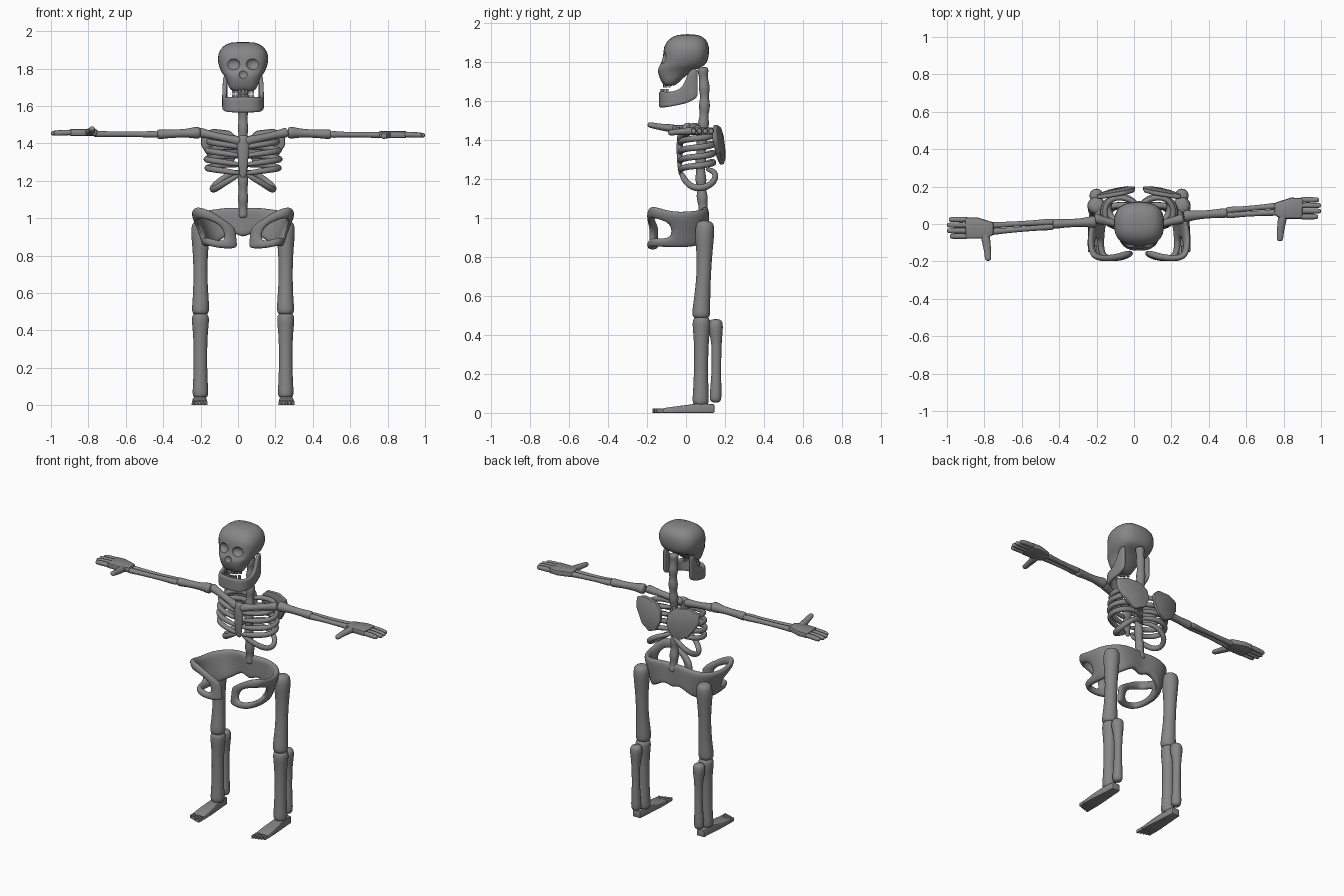
import bpy, bmesh, math
from mathutils import Vector

if "Cube" in bpy.data.objects:
    bpy.data.objects.remove(bpy.data.objects["Cube"], do_unlink=True)

CX = 0.027  # middle of the body
SIDES = (("right", -1), ("left", 1))
bone_mat = bpy.data.materials.new("bone_grey")
bone_mat.use_nodes = True
GREY = (0.24, 0.24, 0.24, 1)
bone_mat.diffuse_color = GREY
bone_mat.node_tree.nodes["Principled BSDF"].inputs["Base Color"].default_value = GREY


def finish(name, bm, solid=0, subsurf=0, bevel=0, cutters=()):
    """Turn a bmesh into a smooth grey object with its modifiers applied."""
    bmesh.ops.recalc_face_normals(bm, faces=bm.faces)
    mesh = bpy.data.meshes.new(name)
    bm.to_mesh(mesh)
    bm.free()
    ob = bpy.data.objects.new(name, mesh)
    bpy.context.collection.objects.link(ob)
    mesh.materials.append(bone_mat)
    if solid:
        m = ob.modifiers.new("solid", "SOLIDIFY")
        m.thickness, m.offset = solid, 0
    if bevel:
        m = ob.modifiers.new("bevel", "BEVEL")
        m.width, m.segments = bevel, 2
    if subsurf:
        ob.modifiers.new("smooth", "SUBSURF").levels = subsurf
    for c in cutters:
        m = ob.modifiers.new("cut", "BOOLEAN")
        m.operation, m.object, m.solver = "DIFFERENCE", c, "EXACT"
    bpy.ops.object.select_all(action="DESELECT")
    ob.select_set(True)
    bpy.context.view_layer.objects.active = ob
    for m in list(ob.modifiers):
        bpy.ops.object.modifier_apply(modifier=m.name)
    bpy.ops.object.shade_smooth_by_angle(angle=math.radians(40))
    return ob


def loft(bm, rings):
    """Skin a list of equal point rings and cap both ends."""
    vs = [[bm.verts.new(p) for p in ring] for ring in rings]
    n = len(vs[0])
    for a, b in zip(vs, vs[1:]):
        for i in range(n):
            bm.faces.new((a[i], a[(i + 1) % n], b[(i + 1) % n], b[i]))
    bm.faces.new(vs[0])
    bm.faces.new(vs[-1])


def bone(name, pts, sides=8, flat=1.0):
    """Sweep a round section along (x, y, z, radius) points."""
    rings = []
    P = [Vector(p[:3]) for p in pts]
    for i, p in enumerate(P):
        t = (P[min(i + 1, len(P) - 1)] - P[max(i - 1, 0)]).normalized()
        ref = Vector((0, 0, 1)) if abs(t.z) < 0.8 else Vector((0, 1, 0))
        u = t.cross(ref).normalized()
        v = u.cross(t)
        r = pts[i][3] * 1.1
        rings.append([p + u * r * math.cos(a) + v * r * flat * math.sin(a)
                      for a in (math.tau * k / sides for k in range(sides))])
    bm = bmesh.new()
    loft(bm, rings)
    return finish(name, bm, subsurf=2)


def long_bone(name, a, b, r0, r_mid, r1):
    """Straight bone with swollen ends."""
    a, b = Vector(a), Vector(b)
    shape = ((0, .6 * r0), (.03, r0), (.12, r0), (.3, r_mid), (.7, r_mid),
             (.9, r1), (.97, r1), (1, .6 * r1))
    return bone(name, [(*a.lerp(b, t), r) for t, r in shape])


def sheet(name, stations, thick, shrink=1.0, hole=()):
    """Mirrored curved band from (x, y, top, bottom) stations, with optional windows."""
    full = [(-s[0], *s[1:], i) for i, s in reversed(list(enumerate(stations))) if i]
    full += [(*s, i) for i, s in enumerate(stations)]
    bm = bmesh.new()
    cols = []
    for x, y, top, bot, i in full:
        cols.append([bm.verts.new((CX + x * (1 + (shrink - 1) * t), y, top + (bot - top) * t))
                     for t in (0, .3, .78, 1)])
    for k, (a, b) in enumerate(zip(cols, cols[1:])):
        col = min(full[k][4], full[k + 1][4])
        for j in range(3):
            if not (j == 1 and col in hole):
                bm.faces.new((a[j], a[j + 1], b[j + 1], b[j]))
    return finish(name, bm, solid=thick, subsurf=2)


def box(bm, centre, size):
    vs = bmesh.ops.create_cube(bm, size=1)["verts"]
    for v in vs:
        v.co = Vector(centre) + Vector(a * b for a, b in zip(v.co, size))


def prism(name, outline, offset, bevel):
    """Extrude an outline of 3D points by an offset."""
    bm = bmesh.new()
    loft(bm, [[Vector(p) for p in outline], [Vector(p) + Vector(offset) for p in outline]])
    return finish(name, bm, bevel=bevel)


# Skull: stacked rounded rings (z, half width, front y, back y) with sockets cut in
rings = []
for z, hw, yf, yb in ((1.675, .062, -.11, -.06), (1.70, .078, -.13, -.03), (1.75, .092, -.148, .02),
                      (1.775, .114, -.145, .085), (1.79, .122, -.13, .108), (1.83, .138, -.118, .12),
                      (1.88, .138, -.118, .122), (1.92, .112, -.09, .105), (1.944, .065, -.04, .06)):
    ring = []
    for k in range(16):
        c, s = math.cos(math.tau * k / 16), math.sin(math.tau * k / 16)
        ring.append((CX + hw * math.copysign(abs(c) ** .75, c),
                     (yf + yb) / 2 + (yb - yf) / 2 * math.copysign(abs(s) ** .75, s), z))
    rings.append(ring)
cutters = []
for x, y, z, sx, sy, sz in ((-.055, -.125, 1.825, .04, .03, .032), (.055, -.125, 1.825, .04, .03, .032),
                            (0, -.15, 1.772, .026, .022, .026)):
    bm = bmesh.new()
    bmesh.ops.create_uvsphere(bm, u_segments=16, v_segments=10, radius=1)
    for v in bm.verts:
        v.co = (CX + x + v.co.x * sx, y + v.co.y * sy, z + v.co.z * sz)
    cutters.append(finish("socket_cutter", bm))
bm = bmesh.new()
loft(bm, rings)
finish("skull", bm, subsurf=1, cutters=cutters)
for c in cutters:
    bpy.data.objects.remove(c, do_unlink=True)

# Jaw and teeth
sheet("jaw", [(0, -.128, 1.65, 1.565), (.07, -.125, 1.65, 1.565), (.1, -.08, 1.645, 1.57),
              (.1, -.01, 1.665, 1.585), (.097, .01, 1.765, 1.59), (.093, .062, 1.775, 1.615)], .024)
for name, z, y0, h in (("upper_teeth", 1.679, -.112, .022), ("lower_teeth", 1.65, -.124, .022)):
    bm = bmesh.new()
    for k in range(-3, 4):
        box(bm, (CX + k * .017, y0 + .003 * k * k, z), (.014, .012, h))
    finish(name, bm)

# Spine: vertebrae alternate wide and narrow
pts = []
for k in range(34):
    z = 1.775 - k * .0235
    pts.append((CX, .085 + .01 * math.sin((1.78 - z) * 9), z, .028 if k % 4 < 2 else .023))
bone("spine", pts)

# Breastbone
bone("breastbone", [(CX, -.022, 1.445, .025), (CX, -.028, 1.42, .036), (CX, -.032, 1.37, .034),
                    (CX, -.034, 1.30, .026), (CX, -.03, 1.235, .02), (CX, -.028, 1.215, .012)], flat=.5)

# Ribs, collar bones, shoulder blades
for side, s in SIDES:
    def at(x, y, z, *r):
        return (CX + s * x, y, z, *r)
    for k in range(4):
        z, w = 1.41 - k * .047, (.19, .2, .205, .2)[k]
        bone(f"{side}_rib_{k + 1}", [at(0, .1, z + .015, .013), at(.07, .145, z + .02, .016),
             at(w * .8, .14, z + .01, .016), at(w, .08, z, .016), at(w * .92, .01, z - .005, .016),
             at(w * .55, -.025, z - .015, .016), at(.01, -.03, z - .03, .013)])
    bone(f"{side}_floating_rib", [at(0, .1, 1.25, .012), at(.07, .155, 1.24, .016),
         at(.145, .15, 1.185, .018), at(.17, .09, 1.15, .018), at(.15, .03, 1.155, .018),
         at(.09, -.01, 1.195, .016), at(.015, -.025, 1.235, .013)])
    long_bone(f"{side}_collar_bone", at(.01, -.025, 1.41), at(.24, .03, 1.46), .025, .02, .026)
    blade = ((.025, .168, 1.425), (.07, .155, 1.468), (.16, .14, 1.478), (.225, .13, 1.455),
             (.225, .135, 1.39), (.17, .158, 1.305), (.11, .17, 1.272), (.055, .178, 1.295), (.02, .178, 1.36))
    prism(f"{side}_shoulder_blade", [at(*p) for p in blade], (0, .026, 0), .01)

# Pelvis: wrap-around band with a window in each front wing, running through the hip joints
sheet("pelvis", [(0, .088, 1.055, .885), (.07, .1, 1.06, .935), (.18, .1, 1.045, .87),
                 (.252, .03, 1.035, .85), (.268, -.075, 1.03, .848), (.262, -.172, 1.065, .855),
                 (.2, -.186, 1.055, .842), (.115, -.178, 1.005, .835), (.04, -.15, .95, .84)],
      .038, shrink=.74, hole=(4, 5, 6))

# Arms: shoulder, elbow, wrist, hand y, hand z and thumb rise for each side
ARMS = {"right": ((-.2, .012, 1.458), (-.435, 0, 1.448), (-.775, -.025, 1.45), -.022, 1.458, 1),
        "left": ((.265, .042, 1.458), (.5, .06, 1.448), (.765, .08, 1.445), .083, 1.447, -.5)}
for side, s in SIDES:
    shoulder, elbow, wrist, hy, hz, rise = ARMS[side]
    long_bone(f"{side}_upper_arm", shoulder, elbow, .032, .022, .026)
    for name, d in (("radius", -.018), ("ulna", .017)):
        a, b = Vector(elbow), Vector(wrist)
        long_bone(f"{side}_{name}", a + Vector((-s * .01, d * .7, 0)), b + Vector((0, d, 0)), .018, .014, .017)
    # Hand
    palm = ((.75, -.035), (.79, -.055), (.9, -.055), (.905, .055), (.84, .058), (.75, .03))
    prism(f"{side}_palm", [(s * x, hy + y, hz - .018) for x, y in palm], (0, 0, .036), .01)
    for k in range(4):
        y = hy - .044 + k * .03
        tip = (.985, 1.0, 1.0, .99)[k]
        bone(f"{side}_finger_{k + 1}", [(s * .88, y, hz, .015), (s * .93, y, hz, .015),
             (s * (tip - .01), y, hz - .004, .014), (s * tip, y, hz - .004, .009)])
    bone(f"{side}_thumb", [(s * .80, hy - .02, hz, .023), (s * .79, hy - .07, hz + .004 * rise, .024),
         (s * .783, hy - .12, hz + .01 * rise, .018), (s * .78, hy - .165, hz + .02 * rise, .018),
         (s * .78, hy - .175, hz + .022 * rise, .01)], flat=.85)

# Legs and feet
for side, s in SIDES:
    x = CX + s * .228
    bone(f"{side}_thigh", [(x, .1, .988, .03), (x, .098, .965, .048), (x, .095, .91, .05), (x, .095, .82, .04),
         (x, .09, .68, .036), (x - s * .002, .08, .55, .044), (x, .077, .5, .048), (x, .077, .482, .034)])
    long_bone(f"{side}_shin", (x, .08, .495), (x, .075, .035), .046, .036, .042)
    bone(f"{side}_calf_bone", [(x, .152, .482, .022), (x, .152, .465, .038), (x, .152, .42, .037), (x, .158, .36, .024),
         (x, .155, .18, .024), (x, .152, .09, .032), (x, .15, .05, .028)])
    fx = x + s * .004
    bm = bmesh.new()
    loft(bm, [[(fx - w, y, 0), (fx + w, y, 0), (fx + w * .9, y, h), (fx - w * .9, y, h)]
              for y, w, h in ((.145, .028, .045), (.06, .034, .048), (-.04, .042, .035), (-.12, .044, .024))])
    finish(f"{side}_foot", bm, bevel=.005)
    bm = bmesh.new()
    for k in range(5):
        length = .055 - .006 * k
        box(bm, (fx - s * (.035 - k * .0175), -.118 - length / 2, .011), (.0145, length, .022))
    finish(f"{side}_toes", bm, bevel=.004)
